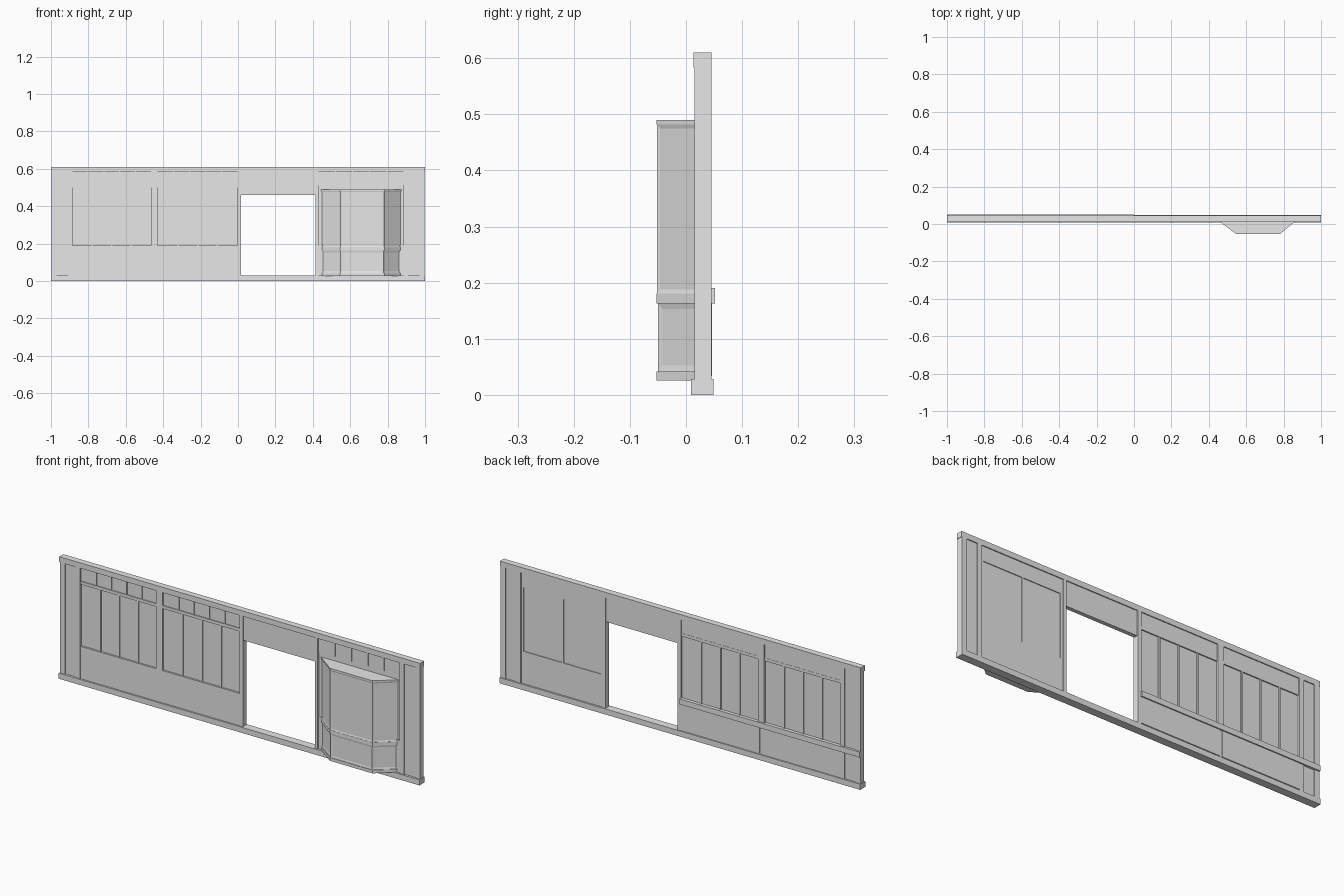
import bpy
import bmesh
from mathutils import Vector

cube = bpy.data.objects.get("Cube")
if cube:
    bpy.data.objects.remove(cube, do_unlink=True)

grey = bpy.data.materials.new("plain_grey")
grey.use_nodes = True
grey.diffuse_color = (0.8, 0.8, 0.8, 1)
grey.node_tree.nodes["Principled BSDF"].inputs["Base Color"].default_value = (0.8, 0.8, 0.8, 1)


def finish(name, bm):
    bmesh.ops.recalc_face_normals(bm, faces=bm.faces)
    mesh = bpy.data.meshes.new(name)
    bm.to_mesh(mesh)
    bm.free()
    mesh.materials.append(grey)
    ob = bpy.data.objects.new(name, mesh)
    bpy.context.collection.objects.link(ob)
    return ob


def box(name, x, y, z):
    """Box given by its (low, high) range on each axis."""
    bm = bmesh.new()
    bmesh.ops.create_cube(bm, size=1)
    for v in bm.verts:
        v.co = Vector([(r[0] + r[1]) / 2 + c * (r[1] - r[0]) for r, c in zip((x, y, z), v.co)])
    return finish(name, bm)


def bay_prism(name, front, z, inset=0):
    """Three-sided bay section; inset sinks a panel into each facet."""
    shift = front + 0.053
    plan = [(0.43 + shift, 0.034), (0.546 + shift, front),
            (0.782 - shift, front), (0.885 - shift, 0.034)]
    bm = bmesh.new()
    base = bm.faces.new([bm.verts.new((x, y, z[0])) for x, y in plan])
    top = bmesh.ops.extrude_face_region(bm, geom=[base])
    for v in top["geom"]:
        if isinstance(v, bmesh.types.BMVert):
            v.co.z = z[1]
    bmesh.ops.recalc_face_normals(bm, faces=bm.faces)
    if inset:
        sides = [f for f in bm.faces if f.normal.y < -0.1]
        bmesh.ops.inset_individual(bm, faces=sides, thickness=inset, depth=-0.002)
    return finish(name, bm)


FULL = (0.028, 0.583)
POST_Y = (0.015, 0.045)
PANEL_Y = (0.020, 0.040)
GLASS_Y = (0.026, 0.035)
WINDOW_Z = (0.19, 0.50)
TRANSOM_Z = (0.515, 0.583)

# Top and bottom rails
box("bottom_rail", (-1, 1), (0.009, 0.049), (0, 0.028))
box("top_rail", (-1, 1), (0.013, 0.045), (0.583, 0.61))

# Corner posts with a recessed strip between, on both ends
for side, s in (("left", 1), ("right", -1)):
    for part, a, b, y in (("outer_post", 0.97, 0.998, POST_Y),
                          ("end_panel", 0.91, 0.97, PANEL_Y),
                          ("inner_post", 0.885, 0.91, POST_Y)):
        box(f"{side}_{part}", sorted((s * a, s * b)), y, FULL)

# Door posts, header and stop strip
box("door_post_right", (-0.003, 0.016), POST_Y, FULL)
box("door_post_left", (0.415, 0.431), POST_Y, FULL)
box("door_header", (0.016, 0.415), PANEL_Y, (0.46, 0.583))

# Two windows of four panes, each with a transom above
box("window_centre_post", (-0.465, -0.43), POST_Y, WINDOW_Z)
box("transom_centre_post", (-0.465, -0.43), POST_Y, (0.50, 0.583))
for name, lo, hi in (("outer", -0.885, -0.465), ("inner", -0.43, -0.003)):
    box(f"{name}_window_glass", (lo, hi), GLASS_Y, WINDOW_Z)
    box(f"{name}_window_head", (lo, hi), (0.018, 0.041), (0.50, 0.515))
    box(f"{name}_transom_panel", (lo, hi), (0.023, 0.040), TRANSOM_Z)
    step = (hi - lo) / 4
    for i in range(1, 4):
        x = lo + i * step
        box(f"{name}_mullion_{i}", (x - 0.004, x + 0.004), (0.021, 0.040), WINDOW_Z)
    for i in range(1, 5):
        x = lo + i * (hi - lo) / 5
        box(f"{name}_transom_bar_{i}", (x - 0.003, x + 0.003), (0.019, 0.038), TRANSOM_Z)

# Solid panelling under the windows, with a sill along the back
box("lower_wall", (-0.885, -0.003), (0.017, 0.043), (0.028, 0.19))
box("back_sill", (-0.998, 0), (0.04, 0.052), (0.163, 0.19))
for name, lo, hi in (("outer", -0.885, -0.455), ("inner", -0.44, -0.003)):
    box(f"{name}_back_panel", (lo, hi), (0.042, 0.046), (0.034, 0.163))

# Wall behind the bay, with a two-pane recess on its back
box("bay_wall_lower", (0.431, 0.885), PANEL_Y, (0.028, 0.19))
box("bay_wall_glass", (0.431, 0.885), (0.024, 0.036), (0.19, 0.51))
box("bay_wall_header", (0.431, 0.885), (0.022, 0.040), (0.51, 0.583))
for i, (a, b) in enumerate(((0.431, 0.443), (0.65, 0.658), (0.873, 0.885))):
    box(f"bay_wall_stile_{i}", (a, b), (0.03, 0.040), (0.19, 0.51))
for i in range(1, 5):
    x = 0.431 + i * 0.091
    box(f"bay_transom_bar_{i}", (x - 0.003, x + 0.003), (0.018, 0.03), TRANSOM_Z)

# Projecting bay
bay_prism("bay_base", -0.053, (0.026, 0.042))
bay_prism("bay_lower_panels", -0.050, (0.042, 0.163), 0.014)
bay_prism("bay_sill", -0.053, (0.163, 0.181))
bay_prism("bay_windows", -0.052, (0.181, 0.482), 0.01)
bay_prism("bay_roof", -0.053, (0.482, 0.49))
